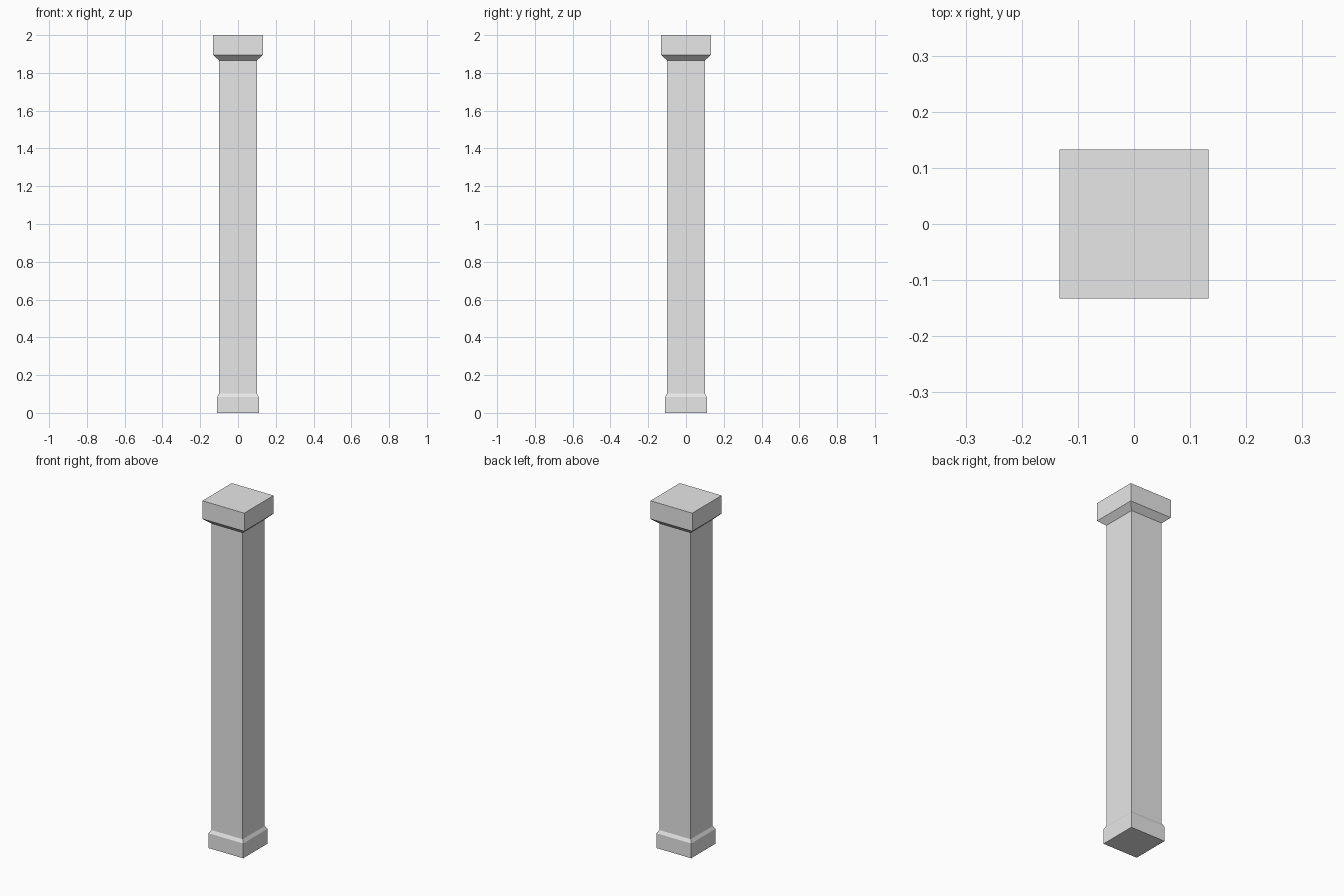
import bpy
import bmesh

cube = bpy.data.objects.get("Cube")
if cube:
    bpy.data.objects.remove(cube, do_unlink=True)

stone = bpy.data.materials.new("pale grey stone")
stone.use_nodes = True
colour = (0.8, 0.8, 0.8, 1)
stone.diffuse_color = colour
stone.node_tree.nodes["Principled BSDF"].inputs["Base Color"].default_value = colour


def square_loft(name, profile, cap_bottom=True, cap_top=True):
    """Stack square rings of (half width, height) into one flat-shaded part."""
    bm = bmesh.new()
    rings = [[bm.verts.new((sx * half, sy * half, z))
              for sx, sy in ((-1, -1), (1, -1), (1, 1), (-1, 1))]
             for half, z in profile]
    for low, high in zip(rings, rings[1:]):
        for i in range(4):
            j = (i + 1) % 4
            bm.faces.new((low[i], low[j], high[j], high[i]))
    if cap_bottom:
        bm.faces.new(rings[0][::-1])
    if cap_top:
        bm.faces.new(rings[-1])
    mesh = bpy.data.meshes.new(name)
    bm.to_mesh(mesh)
    bm.free()
    mesh.materials.append(stone)
    obj = bpy.data.objects.new(name, mesh)
    bpy.context.collection.objects.link(obj)
    return obj


SHAFT, BASE, CAP = 0.1, 0.11, 0.133

# Plinth with a sloped upper edge
square_loft("base", [(BASE, 0), (BASE, 0.085), (SHAFT, 0.103)], cap_top=False)
# Plain square shaft
square_loft("shaft", [(SHAFT, 0.103), (SHAFT, 1.866)], False, False)
# Overhanging block with a sloped underside
square_loft("capital", [(SHAFT, 1.866), (CAP, 1.896), (CAP, 2)], cap_bottom=False)
